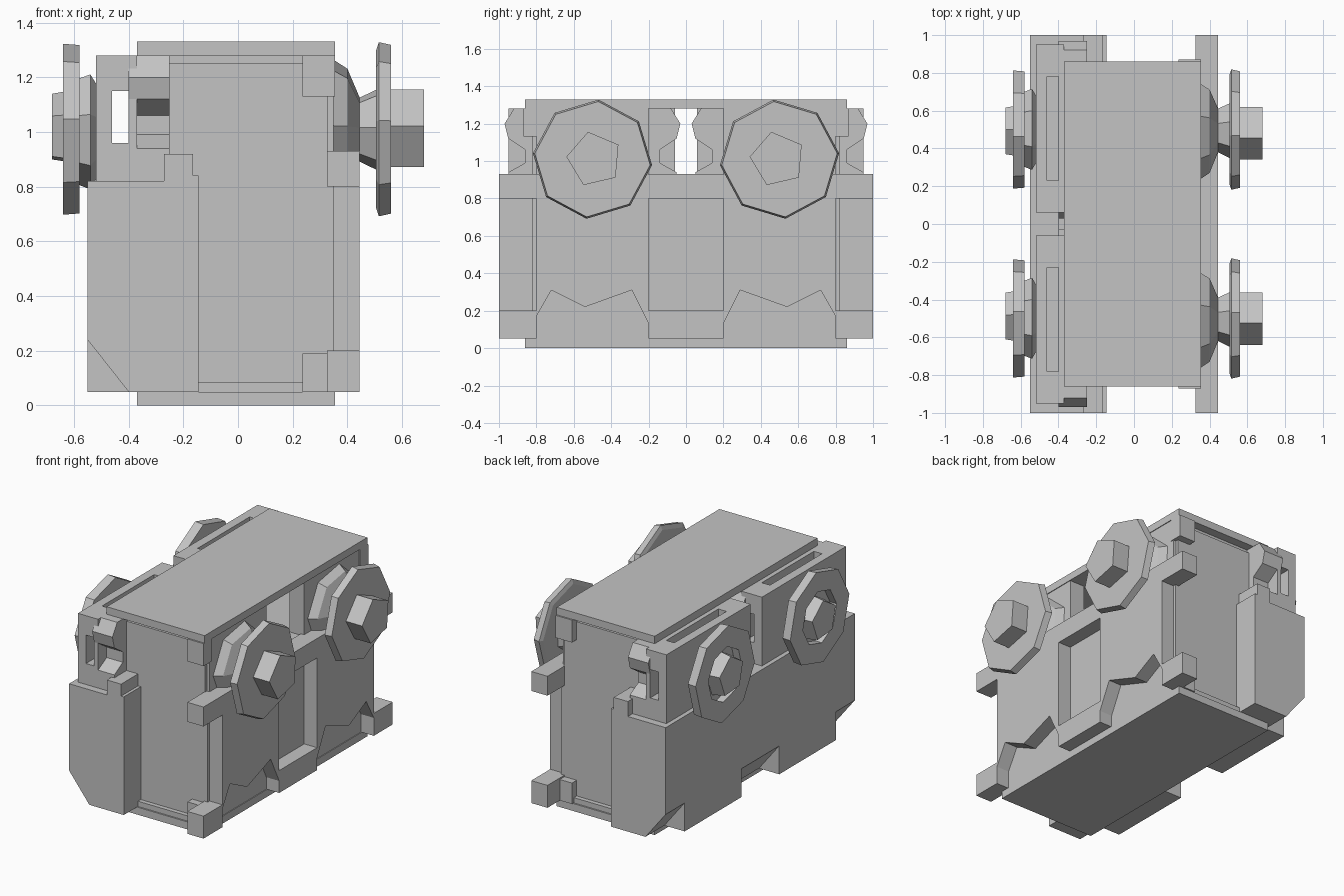
import bpy, bmesh, math
from mathutils import Vector

cube = bpy.data.objects.get("Cube")
if cube:
    bpy.data.objects.remove(cube, do_unlink=True)

grey = bpy.data.materials.new("plain grey")
grey.use_nodes = True
grey.diffuse_color = (0.55, 0.55, 0.55, 1)
grey.node_tree.nodes["Principled BSDF"].inputs["Base Color"].default_value = (0.55, 0.55, 0.55, 1)


def finish(name, bm):
    bmesh.ops.recalc_face_normals(bm, faces=bm.faces)
    mesh = bpy.data.meshes.new(name)
    bm.to_mesh(mesh)
    bm.free()
    mesh.materials.append(grey)
    ob = bpy.data.objects.new(name, mesh)
    bpy.context.collection.objects.link(ob)
    return ob


def prism(name, points, a, b, axis="x"):
    """Extrude a profile: (y, z) points along x, or (x, z) points along y."""
    bm = bmesh.new()
    place = (lambda p, d: (d, p[0], p[1])) if axis == "x" else (lambda p, d: (p[0], d, p[1]))
    lo = [bm.verts.new(place(p, a)) for p in points]
    hi = [bm.verts.new(place(p, b)) for p in points]
    bm.faces.new(lo)
    bm.faces.new(hi[::-1])
    for i in range(len(points)):
        j = (i + 1) % len(points)
        bm.faces.new((lo[i], lo[j], hi[j], hi[i]))
    return finish(name, bm)


def box(name, x, y, z):
    return prism(name, [(y[0], z[0]), (y[1], z[0]), (y[1], z[1]), (y[0], z[1])], *x)


def span(a, b, side):
    return tuple(sorted((a * side, b * side)))


def lathe(name, centre, rings, sides, turn=0.0, closed=False):
    """Low-poly turned part along x from (x, radius) rings."""
    bm = bmesh.new()
    loops = []
    for x, r in rings:
        loops.append([bm.verts.new((x, centre[0] + r * math.cos(turn + math.tau * i / sides),
                                    centre[1] + r * math.sin(turn + math.tau * i / sides)))
                      for i in range(sides)])
    pairs = list(zip(loops, loops[1:]))
    if closed:
        pairs.append((loops[-1], loops[0]))
    else:
        bm.faces.new(loops[0])
        bm.faces.new(loops[-1][::-1])
    for p, q in pairs:
        for i in range(sides):
            j = (i + 1) % sides
            bm.faces.new((p[i], p[j], q[j], q[i]))
    return finish(name, bm)


# Core body, floor and roof
box("body", (-0.4, 0.35), (-0.82, 0.82), (0.05, 0.92))
box("floor_plate", (-0.37, 0.355), (-0.86, 0.86), (0, 0.05))
box("roof_plate", (-0.37, 0.355), (-0.86, 0.86), (1.28, 1.33))

# Thick slab along the right side, chamfered below except at two skirts
slab = [(-0.4, 0.05), (-0.145, 0.05), (-0.145, 0.82), (-0.55, 0.82), (-0.55, 0.24)]
prism("side_slab", slab, -1, 1, "y")

# Rails along the left side
box("upper_rail", (0.325, 0.445), (-1, 1), (0.8, 0.93))
box("lower_rail_middle", (0.325, 0.445), (-0.2, 0.2), (0.05, 0.2))

panel = [(-0.8, 0.93), (-0.8, 0.17), (-0.72, 0.31), (-0.54, 0.22),
         (-0.29, 0.31), (-0.2, 0.13), (-0.2, 0.93)]
joint = [(0.8, 0.8), (0.95, 0.8), (0.95, 0.94), (0.86, 0.99), (0.86, 1.06),
         (0.95, 1.12), (0.97, 1.2), (0.92, 1.28), (0.8, 1.28)]

# Parts repeated at the front and back
for side, end in ((-1, "front"), (1, "back")):
    wall = span(0.77, 0.82, side)
    box(end + "_wall", (-0.25, 0.33), wall, (0.9, 1.25))
    box(end + "_lintel", (-0.25, 0.33), span(0.77, 0.8, side), (1.25, 1.28))
    box(end + "_corner_block", (0.235, 0.355), span(0.78, 0.87, side), (1.13, 1.28))
    box(end + "_foot_block", (0.235, 0.33), span(0.78, 0.87, side), (0.05, 0.19))
    box(end + "_sill", (-0.16, 0.235), span(0.8, 0.85, side), (0.045, 0.085))
    box(end + "_slab_cap", (-0.27, -0.165), span(0.82, 1, side), (0.8, 0.92))
    box(end + "_slab_step", (-0.17, -0.145), span(0.82, 1, side), (0.8, 0.84))
    box(end + "_lower_rail", (0.325, 0.445), span(0.8, 1, side), (0.05, 0.2))
    prism(end + "_left_panel", [(-side * y, z) for y, z in panel], 0.34, 0.445)
    box(end + "_slab_skirt", (-0.55, -0.35), span(0.2, 0.8, side), (0.05, 0.3))

    # Long hollow case behind the right wheels
    length = span(0.06, 0.95, side)
    box(end + "_case_outer", (-0.52, -0.46), length, (0.81, 1.28))
    box(end + "_case_inner", (-0.4, -0.37), length, (0.81, 1.28))
    for near, far in ((0.06, 0.23), (0.78, 0.95)):
        for z in ((0.81, 0.96), (1.15, 1.28)):
            box(end + "_case_end", (-0.47, -0.39), span(near, far, side), z)
    box(end + "_case_floor", (-0.47, -0.39), length, (0.81, 0.96))

    # Crooked joints at both ends of the case
    prism(end + "_outer_joint", [(side * y, z) for y, z in joint], -0.4, -0.25)
    prism(end + "_inner_joint", [(side * (1 - y), z) for y, z in joint], -0.4, -0.25)

    # Left wheel with its mount
    centre = (side * 0.5, 1.01)
    hub_centre = (side * 0.49, 1.01)
    box(end + "_wheel_wall", (0.24, 0.35), span(0.2, 0.8, side), (0.9, 1.28))
    lathe(end + "_left_mount", centre, [(0.34, 0.27), (0.4, 0.23), (0.445, 0.12), (0.505, 0.15)], 7, 0.4)
    lathe(end + "_left_wheel", centre, [(0.505, 0.29), (0.515, 0.32), (0.56, 0.31)], 8, 0.1 * side)
    lathe(end + "_left_hub", hub_centre, [(0.555, 0.15), (0.68, 0.15)], 5, 1.8)

    # Right wheel, a ring around a small hub
    lathe(end + "_right_mount", centre, [(-0.5, 0.15), (-0.54, 0.22), (-0.59, 0.2)], 7, 0.2)
    lathe(end + "_right_wheel", centre,
          [(-0.58, 0.31), (-0.64, 0.315), (-0.64, 0.18), (-0.58, 0.18)], 8, 0.12 * side, True)
    lathe(end + "_right_hub", hub_centre, [(-0.57, 0.15), (-0.68, 0.13)], 5, 1.5)
